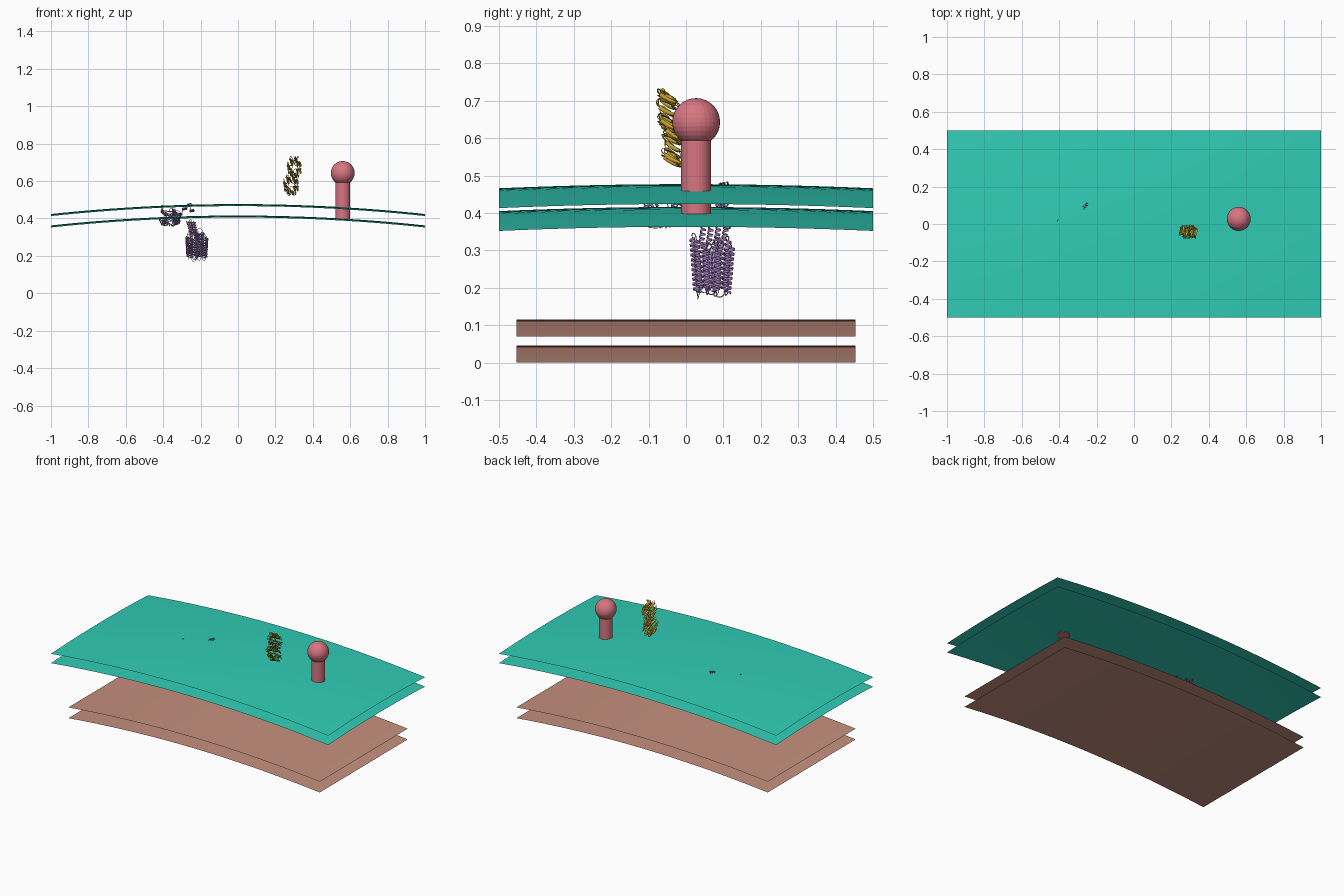
import bpy, bmesh, math, random
from mathutils import Vector

random.seed(4)
cube = bpy.data.objects.get("Cube")
if cube:
    bpy.data.objects.remove(cube, do_unlink=True)


def material(name, rgb):
    m = bpy.data.materials.new(name)
    m.use_nodes = True
    m.diffuse_color = (*rgb, 1)
    m.node_tree.nodes["Principled BSDF"].inputs["Base Color"].default_value = (*rgb, 1)
    return m


TEAL = material("teal", (0.03, 0.61, 0.47))
TAN = material("tan", (0.56, 0.28, 0.21))
PINK = material("rose_pink", (0.69, 0.18, 0.22))
GOLD = material("gold", (0.58, 0.38, 0.03))
PURPLE = material("purple", (0.40, 0.23, 0.57))


def finish(bm, name, mat, smooth=False):
    mesh = bpy.data.meshes.new(name)
    bm.to_mesh(mesh)
    bm.free()
    mesh.materials.append(mat)
    for p in mesh.polygons:
        p.use_smooth = smooth
    ob = bpy.data.objects.new(name, mesh)
    bpy.context.collection.objects.link(ob)
    return ob


# Arched membrane sheets
def sheet(name, mat, half, top, drop_x, drop_y):
    bm = bmesh.new()
    bmesh.ops.create_grid(bm, x_segments=32, y_segments=16, size=1)
    for v in bm.verts:
        u, w = v.co.x, v.co.y
        v.co = (u * half, w * half / 2, top - drop_x * u * u - drop_y * w * w)
    finish(bm, name, mat, True)


sheet("outer_membrane_top", TEAL, 1, 0.477, 0.053, 0.011)
sheet("outer_membrane_bottom", TEAL, 1, 0.416, 0.053, 0.011)
sheet("inner_membrane_top", TAN, 0.907, 0.115, 0.045, 0)
sheet("inner_membrane_bottom", TAN, 0.907, 0.046, 0.046, 0)

# Ball-headed receptor standing through the outer membrane
bm = bmesh.new()
bmesh.ops.create_cone(bm, cap_ends=True, segments=32, radius1=0.04, radius2=0.04, depth=0.21)
finish(bm, "receptor_stalk", PINK).location = (0.56, 0.027, 0.5)
bm = bmesh.new()
bmesh.ops.create_uvsphere(bm, u_segments=32, v_segments=16, radius=0.064)
finish(bm, "receptor_head", PINK).location = (0.56, 0.027, 0.643)


# Folded protein chains: helix or flat strand ribbons joined by thin loops
def ribbon(bm, a, b, radius, pitch, width):
    axis = b - a
    length = axis.length
    d = axis.normalized()
    side = d.orthogonal().normalized()
    other = d.cross(side)
    if radius:
        count = max(8, int(length / pitch * 12))
    else:
        count = 10
    prev = None
    for i in range(count + 1):
        t = i / count
        if radius:
            ang = math.tau * t * length / pitch
            p = a + axis * t + (side * math.cos(ang) + other * math.sin(ang)) * radius
            off = d * width
        else:
            ang = t * 1.2
            p = a + axis * t + side * math.sin(t * math.pi) * 0.004
            off = (side * math.cos(ang) + other * math.sin(ang)) * width
        pair = (bm.verts.new(p - off), bm.verts.new(p + off))
        if prev:
            bm.faces.new((prev[0], prev[1], pair[1], pair[0]))
        prev = pair


def chain(name, mat, segs, radius, pitch, width, bulge):
    bm = bmesh.new()
    for a, b in segs:
        ribbon(bm, a, b, radius, pitch, width)
    ob = finish(bm, name + "_ribbons", mat, True)
    mod = ob.modifiers.new("thickness", 'SOLIDIFY')
    mod.thickness = 0.0016
    mod.offset = 0
    cu = bpy.data.curves.new(name + "_loops", 'CURVE')
    cu.dimensions = '3D'
    cu.bevel_depth = 0.0014
    cu.bevel_resolution = 0
    for (a, b), (c, e) in zip(segs, segs[1:]):
        d = (b - a).normalized()
        jitter = Vector([random.uniform(-1, 1) for _ in "xyz"]) * bulge * 0.6
        h1 = b + d * bulge + jitter
        h2 = c - (e - c).normalized() * bulge - jitter * 0.5
        sp = cu.splines.new('POLY')
        sp.points.add(10)
        for i, pt in enumerate(sp.points):
            t = i / 10
            s = 1 - t
            p = b * s**3 + h1 * 3 * s * s * t + h2 * 3 * s * t * t + c * t**3
            pt.co = (*p, 1)
    cu.materials.append(mat)
    loops = bpy.data.objects.new(name + "_loops", cu)
    bpy.context.collection.objects.link(loops)


# Bundle of upright helices hanging below the outer membrane
segs = []
for ring, count in ((1, 10), (0.45, 4)):
    for i in range(count):
        ang = math.tau * i / count + 0.3
        x = -0.22 + 0.055 * ring * math.cos(ang)
        y = 0.07 + 0.052 * ring * math.sin(ang)
        low = Vector((x * 0.9 - 0.022, y * 0.8 + 0.014, 0.185 + random.uniform(0, 0.02)))
        high = Vector((x, y, 0.305 + random.uniform(-0.015, 0.03)))
        segs.append((low, high) if i % 2 else (high, low))
chain("hanging_helices", PURPLE, segs, 0.0085, 0.013, 0.003, 0.022)

# Neck strands linking the bundle with the membrane domain
segs = []
for i in range(4):
    low = Vector((-0.25 + 0.01 * i, 0.04 + 0.02 * i, 0.315))
    high = Vector((-0.27 + 0.012 * i, 0.05 + 0.02 * i, 0.385))
    segs.append((low, high) if i % 2 else (high, low))
chain("neck", PURPLE, segs, 0.007, 0.013, 0.003, 0.015)

# Tangled domain lying between the two outer sheets
segs = []
for i in range(18):
    mid = Vector((random.uniform(-0.415, -0.325), -0.105 + 0.0125 * i, random.uniform(0.375, 0.43)))
    d = Vector((random.uniform(-1, 1), random.uniform(-0.4, 0.4), random.uniform(-0.8, 0.8)))
    d = d.normalized() * random.uniform(0.018, 0.03)
    segs.append((mid - d, mid + d))
chain("membrane_domain", PURPLE, segs, 0.0085, 0.013, 0.003, 0.022)

# Arm of the domain whose tip pokes through the top sheet
segs = []
for x, z in ((-0.31, 0.42), (-0.285, 0.45), (-0.26, 0.472), (-0.245, 0.44)):
    segs.append((Vector((x - 0.012, 0.085, z)), Vector((x + 0.012, 0.11, z + 0.004))))
chain("domain_arm", PURPLE, segs, 0.007, 0.012, 0.0025, 0.012)

# Small loop tips above the top sheet
segs = [(Vector((-0.41, 0.01, 0.44)), Vector((-0.41, 0.014, 0.468))),
        (Vector((-0.405, 0.022, 0.468)), Vector((-0.40, 0.024, 0.44))),
        (Vector((-0.352, -0.078, 0.44)), Vector((-0.35, -0.078, 0.467)))]
chain("loop_tips", PURPLE, segs, 0, 1, 0.003, 0.006)

# Free-floating protein made of two stacked strand barrels
for name, cx, cy, cz, rx, rz in (("upper_lobe", 0.3, -0.048, 0.672, 0.031, 0.042),
                                 ("lower_lobe", 0.283, -0.035, 0.578, 0.034, 0.04)):
    segs = []
    for ring, count in ((1.05, 14), (0.7, 8)):
        for i in range(count):
            ang = math.tau * i / count
            x = cx + rx * ring * math.cos(ang)
            z = cz + rz * ring * math.sin(ang)
            half = random.uniform(0.014, 0.024)
            near = Vector((x - 0.004, cy - half, z + 0.012))
            far = Vector((x + 0.004, cy + half, z - 0.012))
            segs.append((near, far) if i % 2 else (far, near))
    chain(name, GOLD, segs, 0, 1, 0.0055, 0.012)

# Loops crowning the floating protein
segs = [(Vector((0.295 + 0.008 * i, -0.06, 0.7 + 0.008 * i)),
         Vector((0.3 + 0.008 * i, -0.066, 0.722 + 0.003 * i))) for i in range(4)]
chain("crown_loops", GOLD, segs, 0, 1, 0.004, 0.012)
